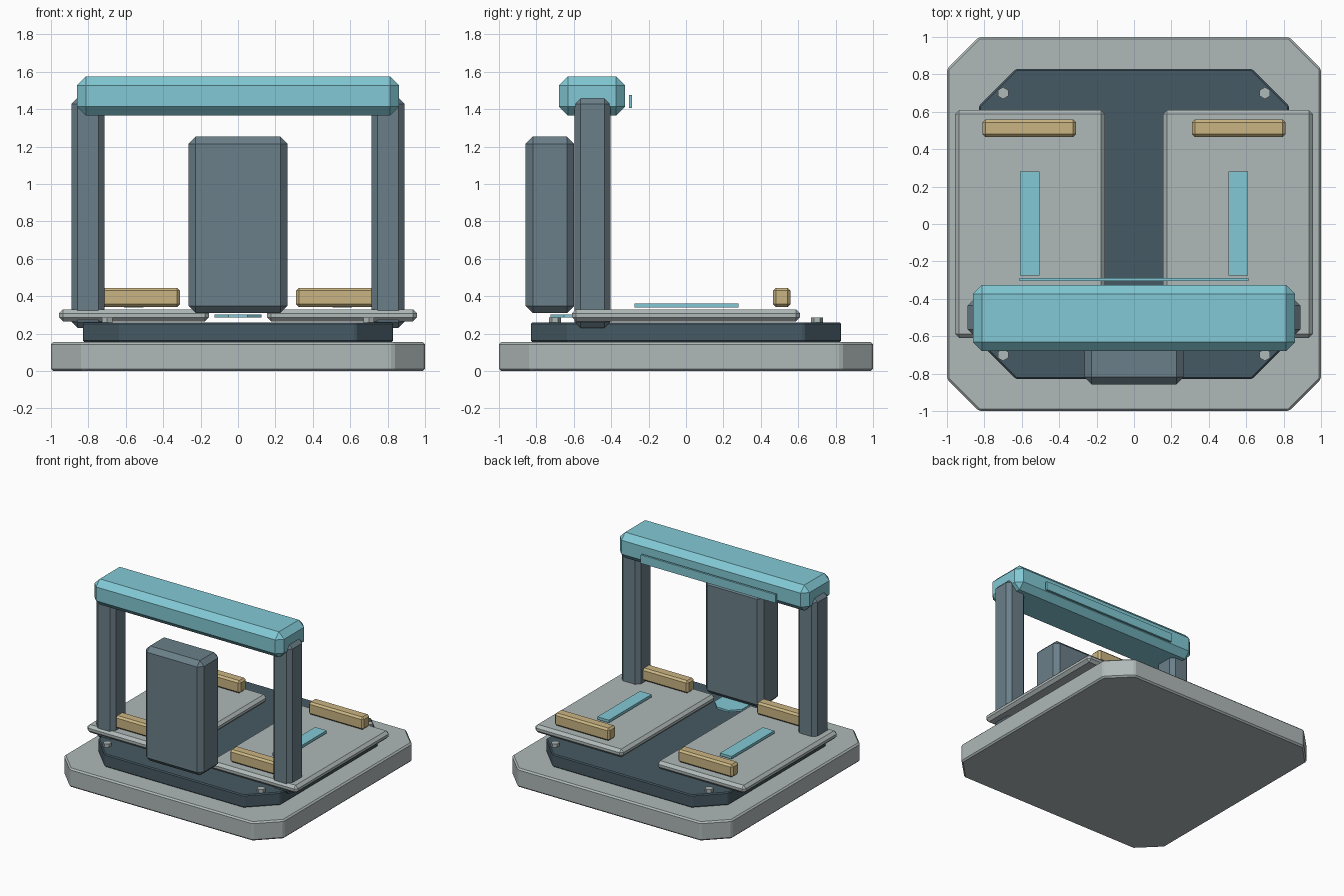
import bpy, bmesh, math

if "Cube" in bpy.data.objects:
    bpy.data.objects.remove(bpy.data.objects["Cube"], do_unlink=True)


def material(name, rgb):
    m = bpy.data.materials.new(name)
    m.use_nodes = True
    colour = (*rgb, 1.0)
    m.diffuse_color = colour
    m.node_tree.nodes["Principled BSDF"].inputs["Base Color"].default_value = colour
    return m


LIGHT = material("light grey", (0.43, 0.485, 0.48))
DARK = material("dark slate", (0.061, 0.10, 0.125))
SLATE = material("slate grey", (0.147, 0.212, 0.25))
CYAN = material("cyan", (0.223, 0.584, 0.665))
SAND = material("sand yellow", (0.591, 0.462, 0.223))


def finish(name, bm, mat, bevel):
    if bevel:
        bmesh.ops.bevel(bm, geom=bm.edges[:], offset=bevel, offset_type='OFFSET',
                        segments=1, affect='EDGES', clamp_overlap=True)
    bmesh.ops.recalc_face_normals(bm, faces=bm.faces)
    mesh = bpy.data.meshes.new(name)
    bm.to_mesh(mesh)
    bm.free()
    mesh.materials.append(mat)
    obj = bpy.data.objects.new(name, mesh)
    bpy.context.collection.objects.link(obj)
    return obj


def prism(name, points, z, mat, bevel=0.0):
    """Extrude a flat outline between two heights."""
    bm = bmesh.new()
    face = bm.faces.new([bm.verts.new((px, py, z[0])) for px, py in points])
    top = bmesh.ops.extrude_face_region(bm, geom=[face])["geom"]
    bmesh.ops.translate(bm, vec=(0, 0, z[1] - z[0]),
                        verts=[v for v in top if isinstance(v, bmesh.types.BMVert)])
    return finish(name, bm, mat, bevel)


def block(name, x, y, z, mat, bevel=0.0):
    """Chamfered box given by its ranges."""
    corners = [(x[0], y[0]), (x[1], y[0]), (x[1], y[1]), (x[0], y[1])]
    return prism(name, corners, z, mat, bevel)


def cut_square(r, c):
    """Square outline with its corners cut."""
    k = r - c
    return [(k, -r), (r, -k), (r, k), (k, r), (-k, r), (-r, k), (-r, -k), (-k, -r)]


def ngon(cx, cy, r, n, turn):
    return [(cx + r * math.cos(turn + i * math.tau / n),
             cy + r * math.sin(turn + i * math.tau / n)) for i in range(n)]


# Base and deck
prism("base_slab", cut_square(1.0, 0.17), (0, 0.155), LIGHT, 0.012)
prism("deck_plate", cut_square(0.83, 0.2), (0.155, 0.26), DARK, 0.008)

# Mirrored parts on each side
for side, s in (("left", 1), ("right", -1)):
    def span(a, b):
        return sorted((s * a, s * b))

    block(f"{side}_platform", span(0.155, 0.957), (-0.61, 0.61), (0.265, 0.33), LIGHT, 0.022)
    block(f"{side}_light_strip", span(0.505, 0.61), (-0.275, 0.28), (0.34, 0.362), CYAN)
    block(f"{side}_post", span(0.715, 0.89), (-0.595, -0.405), (0.23, 1.46), SLATE, 0.032)
    for end, e in (("back", 1), ("front", -1)):
        ys = sorted((e * 0.465, e * 0.558))
        block(f"{side}_{end}_stop", span(0.31, 0.81), ys, (0.342, 0.445), SAND, 0.015)
        prism(f"{side}_{end}_bolt", ngon(s * 0.7, e * 0.7, 0.032, 6, math.pi / 6),
              (0.26, 0.287), LIGHT)

# Gantry beam with its rear strip
block("gantry_beam", (-0.862, 0.862), (-0.68, -0.325), (1.365, 1.575), CYAN, 0.048)
block("beam_strip", (-0.613, 0.613), (-0.305, -0.288), (1.405, 1.475), CYAN)

# Front cabinet and the marker plate beneath it
block("cabinet", (-0.265, 0.265), (-0.857, -0.598), (0.31, 1.253), SLATE, 0.038)
prism("marker_plate", ngon(0, -0.6, 0.135, 8, math.pi / 8), (0.287, 0.303), CYAN)
